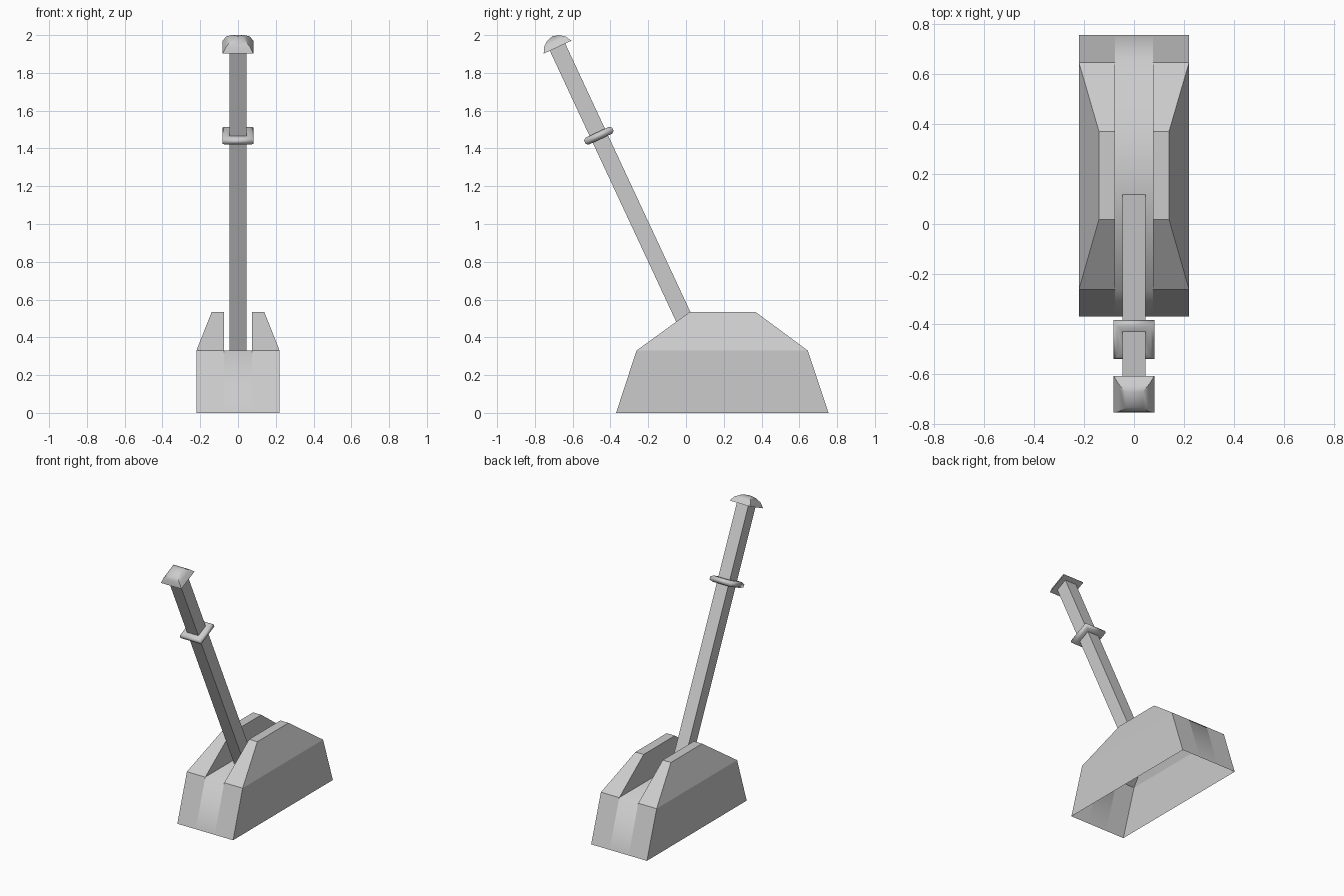
import bpy, bmesh
from math import radians

if "Cube" in bpy.data.objects:
    bpy.data.objects.remove(bpy.data.objects["Cube"])

TILT = radians(25)
PIVOT = (0, -0.68, 1.936)     # underside centre of the knob


def make_object(name, bm, smooth_angle=None):
    mesh = bpy.data.meshes.new(name)
    bm.to_mesh(mesh)
    bm.free()
    ob = bpy.data.objects.new(name, mesh)
    bpy.context.collection.objects.link(ob)
    if smooth_angle:
        bpy.ops.object.select_all(action='DESELECT')
        ob.select_set(True)
        bpy.context.view_layer.objects.active = ob
        bpy.ops.object.shade_smooth_by_angle(angle=radians(smooth_angle))
    return ob


def square_loft(name, profile, cap_start=False, cap_end=False, closed=False, smooth_angle=None):
    """Square sections of (half width, height) joined along the tilted lever axis."""
    bm = bmesh.new()
    loops = [[bm.verts.new((sx * r, sy * r, h)) for sx, sy in
              ((-1, -1), (1, -1), (1, 1), (-1, 1))] for r, h in profile]
    pairs = list(zip(loops, loops[1:]))
    if closed:
        pairs.append((loops[-1], loops[0]))
    for a, b in pairs:
        for i in range(4):
            j = (i + 1) % 4
            bm.faces.new((a[i], a[j], b[j], b[i]))
    if cap_start:
        bm.faces.new(loops[0][::-1])
    if cap_end:
        bm.faces.new(loops[-1])
    bmesh.ops.remove_doubles(bm, verts=bm.verts, dist=1e-5)
    bmesh.ops.recalc_face_normals(bm, faces=bm.faces)
    ob = make_object(name, bm, smooth_angle)
    ob.location = PIVOT
    ob.rotation_euler = (TILT, 0, 0)
    return ob


# Base: open-bottomed shell with a slot between two raised cheeks
W, S, T = 0.22, 0.075, 0.14                 # outer, slot and cheek-top half widths
side = [(-0.37, 0), (-0.262, 0.33), (0.018, 0.533),
        (0.37, 0.533), (0.645, 0.33), (0.755, 0)]
bm = bmesh.new()


def face(*points):
    return bm.faces.new([bm.verts.new(p) for p in points])


for s in (-1, 1):
    outer = [(s * (T if i in (2, 3) else W), y, z) for i, (y, z) in enumerate(side)]
    inner = [(s * S, y, z) for y, z in side]
    for i in range(5):                      # ends, slopes and cheek tops
        face(outer[i], inner[i], inner[i + 1], outer[i + 1])
    face(outer[0], outer[1], outer[4], outer[5])   # lower side
    face(*outer[1:5])                              # tapered upper side
    face(*inner[1:5])                              # slot wall
for i, j in ((0, 1), (1, 4), (4, 5)):       # centre strip: front, slot floor, back
    (y0, z0), (y1, z1) = side[i], side[j]
    face((-S, y0, z0), (S, y0, z0), (S, y1, z1), (-S, y1, z1))
bmesh.ops.remove_doubles(bm, verts=bm.verts, dist=1e-5)
bmesh.ops.recalc_face_normals(bm, faces=bm.faces)
# Softly shaded centre strip, flat elsewhere
for f in bm.faces:
    f.smooth = abs(f.calc_center_median().x) < 0.01
make_object("base_housing", bm)

# Lever bar
square_loft("lever_bar", [(0.045, -1.8), (0.045, 0.01)], True, True)

# Collar around the bar
C = -0.517
square_loft("lever_collar", [(0.044, C - 0.02), (0.068, C - 0.02), (0.082, C - 0.01),
                             (0.082, C + 0.01), (0.068, C + 0.02), (0.044, C + 0.02)],
            closed=True, smooth_angle=60)

# Domed square knob
square_loft("lever_knob", [(0.081, 0), (0.063, 0.033), (0.035, 0.054), (0, 0.064)],
            cap_start=True, smooth_angle=50)
